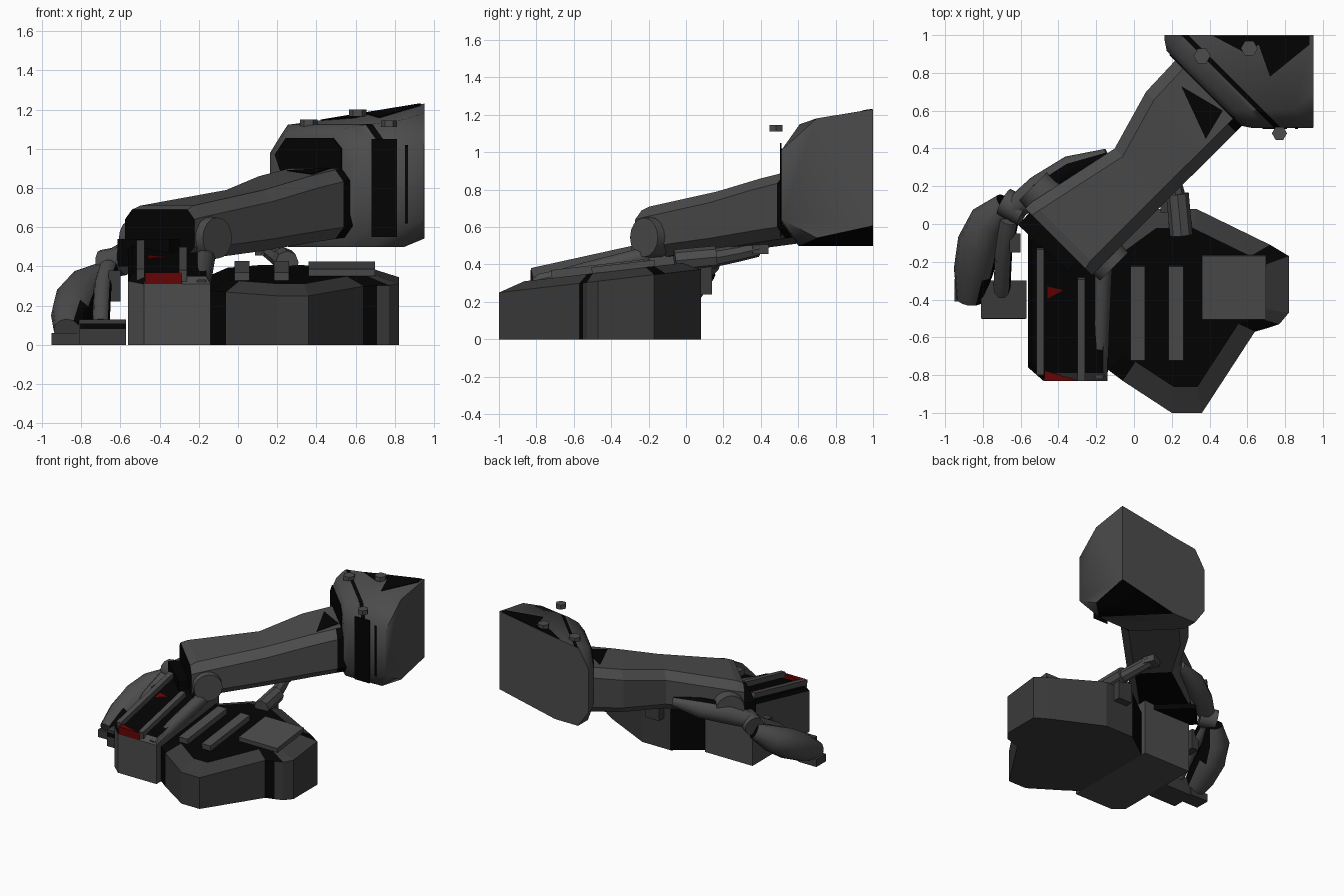
import bpy, bmesh, math
from mathutils import Vector, Matrix

if "Cube" in bpy.data.objects:
    bpy.data.objects.remove(bpy.data.objects["Cube"])

R = math.sqrt(0.5)


def material(name, c):
    m = bpy.data.materials.new(name)
    m.diffuse_color = (*c, 1)
    m.use_nodes = True
    m.node_tree.nodes["Principled BSDF"].inputs["Base Color"].default_value = m.diffuse_color
    return m


GREY = material("steel_grey", (.072, .072, .072))
DARK = material("dark_grey", (.042, .042, .042))
BLACK = material("black", (.001, .001, .001))
RED = material("red", (.13, .001, .001))


def finish(name, bm, mats, smooth=0, rule=None):
    """rule(centre, normal) is true on faces that take the second material."""
    bmesh.ops.recalc_face_normals(bm, faces=bm.faces[:])
    if rule:
        for f in bm.faces:
            if rule(f.calc_center_median(), f.normal):
                f.material_index = 1
    me = bpy.data.meshes.new(name)
    bm.to_mesh(me)
    bm.free()
    ob = bpy.data.objects.new(name, me)
    bpy.context.collection.objects.link(ob)
    for m in mats:
        me.materials.append(m)
    if smooth:
        bpy.ops.object.select_all(action='DESELECT')
        ob.select_set(True)
        bpy.context.view_layer.objects.active = ob
        bpy.ops.object.shade_smooth_by_angle(angle=math.radians(smooth))
    return ob


def loft(rings):
    """Closed skin over rings of equal length; the first and last are capped."""
    bm = bmesh.new()
    vs = [[bm.verts.new(p) for p in r] for r in rings]
    n = len(vs[0])
    for a, b in zip(vs, vs[1:]):
        for i in range(n):
            j = (i + 1) % n
            bm.faces.new((a[i], a[j], b[j], b[i]))
    return bm, bm.faces.new(vs[0]), bm.faces.new(vs[-1])


def diag(d, p, z):
    """Point at distance d along the diagonal arm axis and p across it."""
    return Vector(((d + p) * R, (d - p) * R, z))


def section(d, pc, hw, z0, z1, b):
    """Bevelled rectangle across the diagonal axis."""
    pts = [(-hw + b, z0), (hw - b, z0), (hw, z0 + b), (hw, z1 - b),
           (hw - b, z1), (-hw + b, z1), (-hw, z1 - b), (-hw, z0 + b)]
    return [diag(d, pc + p, z) for p, z in pts]


def tube(name, path, radii, mat, sides=12, smooth=40, rule=None):
    path = [Vector(p) for p in path]
    rings = []
    for i, p in enumerate(path):
        t = (path[min(i + 1, len(path) - 1)] - path[max(i - 1, 0)]).normalized()
        u = t.cross(Vector((0, 0, 1)))
        u = u.normalized() if u.length > .01 else Vector((1, 0, 0))
        v = u.cross(t)
        rings.append([p + radii[i] * (u * math.cos(a) + v * math.sin(a))
                      for a in (math.tau * k / sides for k in range(sides))])
    return finish(name, loft(rings)[0], [mat, BLACK], smooth, rule)


def box(name, c, s, mat, rx=0, rz=0):
    bm = bmesh.new()
    M = (Matrix.Translation(c) @ Matrix.Rotation(rz, 4, 'Z')
         @ Matrix.Rotation(rx, 4, 'X') @ Matrix.Diagonal((*s, 1)))
    bmesh.ops.create_cube(bm, size=1, matrix=M)
    return finish(name, bm, [mat])


def patch(name, pts, mat, depth=.006):
    """Thin plate: the outline is thickened downwards."""
    return finish(name, loft([pts, [Vector(p) - Vector((0, 0, depth)) for p in pts]])[0], [mat])


def prism(name, outline, centre, scale, height, lift, wall, rule=None):
    """Wall with a sloping rim and a raised black deck."""
    cx, cy = centre
    inner = [(cx + (x - cx) * scale, cy + (y - cy) * scale) for x, y in outline]
    bm, _, top = loft([[(x, y, 0) for x, y in outline],
                       [(x, y, height(y)) for x, y in outline],
                       [(x, y, height(y) + lift) for x, y in inner]])
    top.material_index = 1
    return finish(name, bm, [wall, BLACK], 0, rule)


def base_z(y):
    return .25 + .115 * (y + 1)


def block_z(y):
    return .31 + .22 * (y + .83)


def base_dark(c, n):
    """Left edge, right-hand notch and the rear right rim corner."""
    return n.z > -.9 and (c.x < -.02 or (.62 < c.x < .7 and c.y < -.5)
                          or (n.z > .3 and .6 < c.x < .76 and c.y > -.2))


# Wide base body
prism("base_body", [(-.14, -.77), (-.06, -.83), (.2, -1), (.36, -1), (.64, -.57), (.71, -.55),
                    (.77, -.53), (.82, -.47), (.82, -.17), (.72, -.11), (.33, .08),
                    (.08, .08), (-.14, -.08)], (.25, -.38), .78, base_z, .045, DARK, base_dark)
tilt = math.atan(.115)
for i, x in enumerate((.02, .222)):
    box(f"base_rail_{i}", (x, -.47, base_z(-.47) + .058), (.078, .5, .06), GREY, tilt)
box("base_plate", (.53, -.335, .388), (.34, .34, .035), GREY, tilt)

# Narrow side block with sloping deck, rails and red inlays
prism("side_block", [(-.56, -.76), (-.48, -.83), (-.14, -.83), (-.14, -.04),
                     (-.56, -.04)], (-.37, -.42), .9, block_z, .03, GREY,
      lambda c, n: n.z > .3 and c.x < -.5)
tilt = math.atan(.22)
for n, x, w, y0, y1 in (("left", -.497, .04, -.8, -.12), ("right", -.28, .04, -.83, -.28)):
    ym = (y0 + y1) / 2
    box("block_rail_" + n, (x, ym, block_z(ym) + .04), (w, y1 - y0, .06), GREY, tilt)
wedge = ((-.475, -.832), (-.285, -.832), (-.475, -.775))
finish("red_front_wedge", loft([[(x, y, z) for x, y in wedge] for z in (.31, .37)])[0], [RED])
patch("red_marker", [(x, y, block_z(y) + .038) for x, y in
                     ((-.46, -.4), (-.37, -.35), (-.46, -.33))], RED)
tube("block_side_tube", [(-.185, -.81, .29), (-.18, -.55, .36), (-.165, -.2, .45)],
     [.045, .05, .05], GREY, 10)


# Main arm along the diagonal, dark below the hand end and beside the housing
def arm_dark(c, n):
    d, side = (c.x + c.y) * R, (n.x - n.y) * R
    return (n.z < -.8 and d < .2) or (side > .3 and d > .73)


bm, end, _ = loft([section(-.35, -.215, .25, .45, .69, .05),
                   section(-.30, -.215, .25, .43, .71, .06),
                   section(.21, -.16, .195, .48, .79, .06),
                   section(.54, -.207, .243, .52, .86, .06),
                   section(.725, -.21, .246, .54, .893, .06),
                   section(.82, -.212, .248, .55, .91, .06)])
end.material_index = 1
finish("arm", bm, [GREY, BLACK], 0, arm_dark)
patch("arm_dark_patch", [(x, y, .864 + ((x + y) * R - .54) * .179) for x, y in
                         ((.25, .73), (.47, .6), (.38, .45))], BLACK)
# Pivot discs on both sides of the arm, and the knuckle under its end
tube("right_pivot", [(-.2, -.13, .545), (-.105, -.225, .545)], [.115, .105], GREY, 16)
tube("left_pivot", [diag(-.235, -.4, .54), diag(-.235, -.52, .54)], [.115, .105], GREY, 16)
box("knuckle", (-.4, -.04, .47), (.36, .24, .14), BLACK, 0, -.75)

# Flared end housing with a dark seam, cut square at the back and right
PC = -.245
bm, _, _ = loft([section(.77, PC, .28, .55, 1.06, .12),
                 section(.80, PC, .325, .5, 1.10, .13),
                 section(.86, PC, .385, .5, 1.12, .13),
                 section(.885, PC, .41, .5, 1.123, .13),
                 section(.91, PC, .435, .5, 1.127, .13),
                 section(1.03, PC, .555, .5, 1.15, .14),
                 section(1.42, PC, .575, .62, 1.24, .14)])
for co, no in (((.95, 0, 0), (1, 0, 0)), ((0, 1, 0), (0, 1, 0))):
    bmesh.ops.bisect_plane(bm, geom=bm.verts[:] + bm.edges[:] + bm.faces[:],
                           plane_co=co, plane_no=no, clear_outer=True)
    bmesh.ops.holes_fill(bm, edges=[e for e in bm.edges if e.is_boundary], sides=0)
finish("end_housing", bm, [GREY, BLACK], 50,
       lambda c, n: (n.z > .2 and .885 < (c.x + c.y) * R < .91)
       or (n.z < -.9 and (c.x + c.y) * R > 1.03))

# Dark panels: housing front, side panel, side seam and top
finish("housing_front_panel", loft([[diag(d, p, z) for p, z in
       ((-.42, .8), (-.02, .8), (-.02, 1.0), (-.08, 1.055), (-.42, 1.055), (-.5, .97))]
       for d in (.764, .772)])[0], [BLACK])
box("housing_side_panel", (.745, .506, .8), (.13, .008, .5), BLACK)
box("housing_side_seam", (.86, .508, .82), (.014, .008, .4), BLACK)
patch("housing_top_patch", [(x, y, 1.156 + ((x + y) * R - 1.03) * .231) for x, y in
                            ((.42, .995), (.6, .9), (.66, .95), (.72, .78), (.93, .95),
                             (.93, .995))], BLACK)

# Hexagonal bolts on the housing
for i, (x, y, z, r) in enumerate(((.36, .89, 1.13, .045), (.61, .93, 1.18, .045),
                                  (.77, .48, 1.125, .04))):
    tube(f"bolt_{i}", [(x, y, z - .015), (x, y, z + .02)], [r, r], GREY, 6, 0)

# Curved outer digit, its connecting joint and inner rod
tube("digit_upper", [(-.14, .36, .56), (-.33, .29, .53), (-.5, .18, .49), (-.64, .08, .43)],
     [.04, .075, .08, .06], GREY, rule=lambda c, n: n.z > .8 and c.x > -.5)
tube("digit_joint", [(-.58, .06, .43), (-.69, .12, .41)], [.075, .075], GREY)
tube("digit_outer", [(-.68, .11, .37), (-.77, .02, .30), (-.82, -.1, .23),
                     (-.85, -.25, .15), (-.87, -.4, .07)],
     [.06, .10, .115, .105, .07], GREY, rule=lambda c, n: n.x > .6 and abs(n.z) < .6)
tube("digit_rod", [(-.66, .02, .39), (-.69, -.15, .3), (-.7, -.36, .1)],
     [.05, .045, .045], GREY, 10, rule=lambda c, n: n.x > .8)
box("digit_link", (-.63, -.1, .3), (.06, .1, .16), DARK)
box("digit_foot", (-.69, -.4, .065), (.24, .2, .13), DARK)
box("digit_foot_slot", (-.69, -.5, .095), (.23, .008, .03), BLACK)
box("digit_toe", (-.87, -.35, .03), (.16, .12, .06), DARK)

# Short strut joining the base to the arm underside
tube("strut_lower", [(.25, -.06, .42), (.23, .16, .44)], [.06, .06], GREY, 8, 0)
tube("strut_upper", [(.23, .12, .43), (.19, .28, .46), (.16, .38, .485)],
     [.05, .045, .045], GREY, 8, 0)
box("strut_end", (.15, .38, .49), (.1, .09, .07), GREY, 0, .4)
box("strut_bracket", (.2, .1, .32), (.12, .08, .16), DARK)
